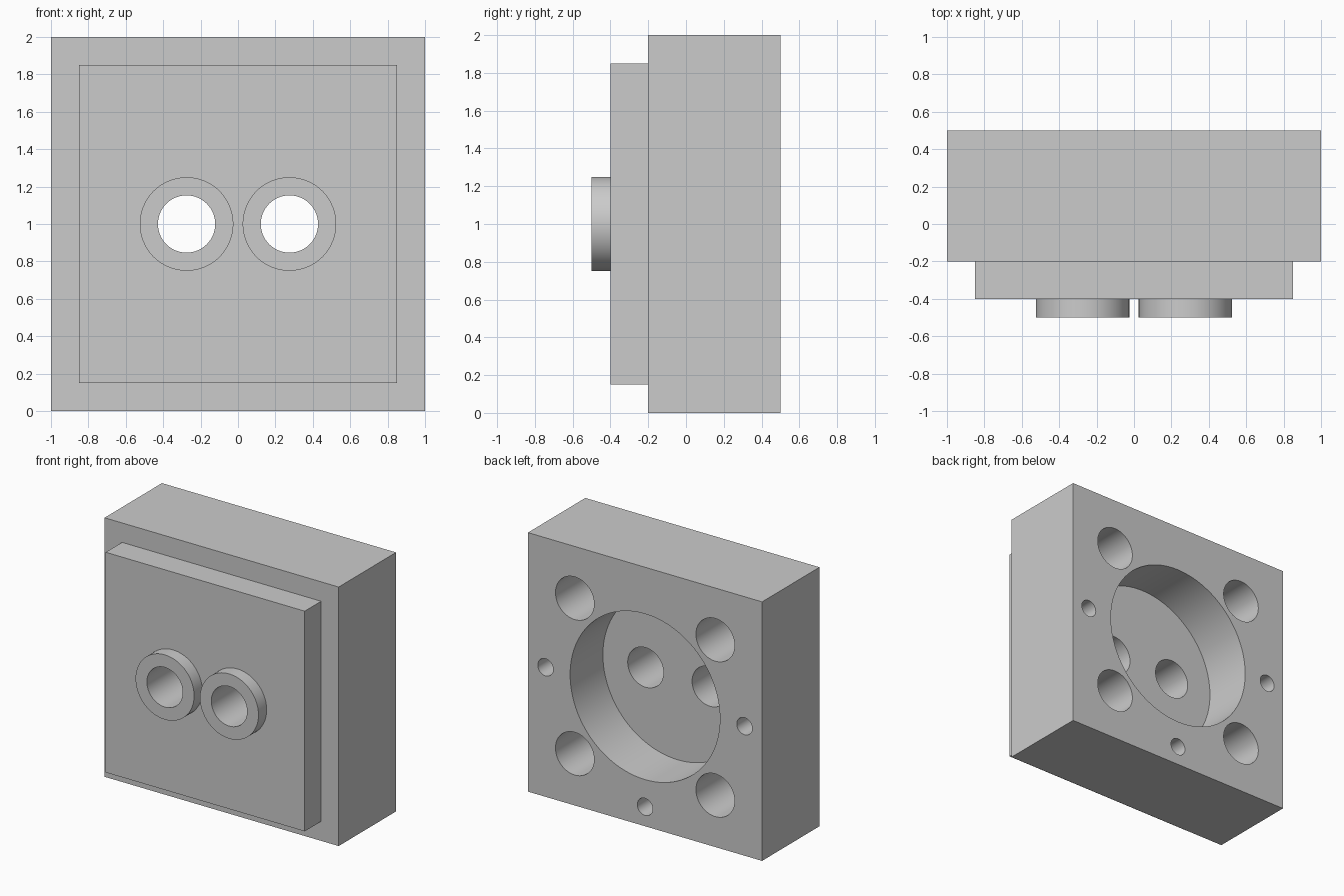
import bpy
import math

default_cube = bpy.data.objects.get("Cube")
if default_cube:
    bpy.data.objects.remove(default_cube, do_unlink=True)

grey = bpy.data.materials.new("plain grey")
grey.use_nodes = True
colour = (0.6, 0.6, 0.6, 1)
grey.diffuse_color = colour
grey.node_tree.nodes["Principled BSDF"].inputs["Base Color"].default_value = colour


def finish(obj, name):
    obj.name = name
    obj.data.materials.append(grey)
    return obj


def box(name, size, y_front, y_back):
    """Square plate centred on x = 0, z = 1."""
    bpy.ops.mesh.primitive_cube_add(size=1, location=(0, (y_front + y_back) / 2, 1))
    obj = bpy.context.object
    obj.scale = (size, y_back - y_front, size)
    bpy.ops.object.transform_apply(location=True, rotation=True, scale=True)
    return finish(obj, name)


def rod(name, x, z, radius, y_front, y_back):
    """Cylinder lying along y."""
    bpy.ops.mesh.primitive_cylinder_add(
        vertices=96, radius=radius, depth=y_back - y_front,
        location=(x, (y_front + y_back) / 2, z), rotation=(math.pi / 2, 0, 0))
    bpy.ops.object.transform_apply(location=True, rotation=True, scale=True)
    return finish(bpy.context.object, name)


def drill(obj, x, z, radius, y_front, y_back):
    """Cut a round hole and discard the cutter."""
    cutter = rod("hole_cutter", x, z, radius, y_front, y_back)
    cutter.hide_render = True
    mod = obj.modifiers.new("hole", "BOOLEAN")
    mod.operation = "DIFFERENCE"
    mod.solver = "EXACT"
    mod.object = cutter
    bpy.ops.object.select_all(action="DESELECT")
    bpy.context.view_layer.objects.active = obj
    obj.select_set(True)
    bpy.ops.object.modifier_apply(modifier=mod.name)
    bpy.data.objects.remove(cutter, do_unlink=True)


BACK, STEP, FACE, TIP = 0.5, -0.2, -0.4, -0.5
FLOOR = 0.1
OVER = 0.1
PORT_X, PORT_R = 0.275, 0.153

# Main block, raised front plate and the two port collars
block = box("main_block", 2, STEP, BACK)
plate = box("front_plate", 1.7, FACE, STEP)
collars = {side: rod(side + "_port_collar", x, 1, 0.25, TIP, FACE)
           for side, x in (("left", PORT_X), ("right", -PORT_X))}

# Large round pocket in the back
drill(block, 0, 1, 0.64, FLOOR, BACK + OVER)

# Port passages run from the pocket floor out through the collars
for x, collar in ((PORT_X, collars["left"]), (-PORT_X, collars["right"])):
    for part in (block, plate, collar):
        drill(part, x, 1, PORT_R, TIP - OVER, FLOOR + OVER)

# Four blind bolt holes near the back corners
for x in (-0.6, 0.6):
    for z in (0.4, 1.6):
        drill(block, x, z, 0.165, BACK - 0.6, BACK + OVER)

# Three small blind pin holes at the sides and bottom of the back
for x, z in ((-0.85, 1), (0.85, 1), (0, 0.15)):
    drill(block, x, z, 0.066, BACK - 0.4, BACK + OVER)

# Smooth hole walls with crisp edges
bpy.ops.object.select_all(action="DESELECT")
for part in (block, plate, *collars.values()):
    part.select_set(True)
bpy.context.view_layer.objects.active = block
bpy.ops.object.shade_smooth_by_angle(angle=math.radians(30))
